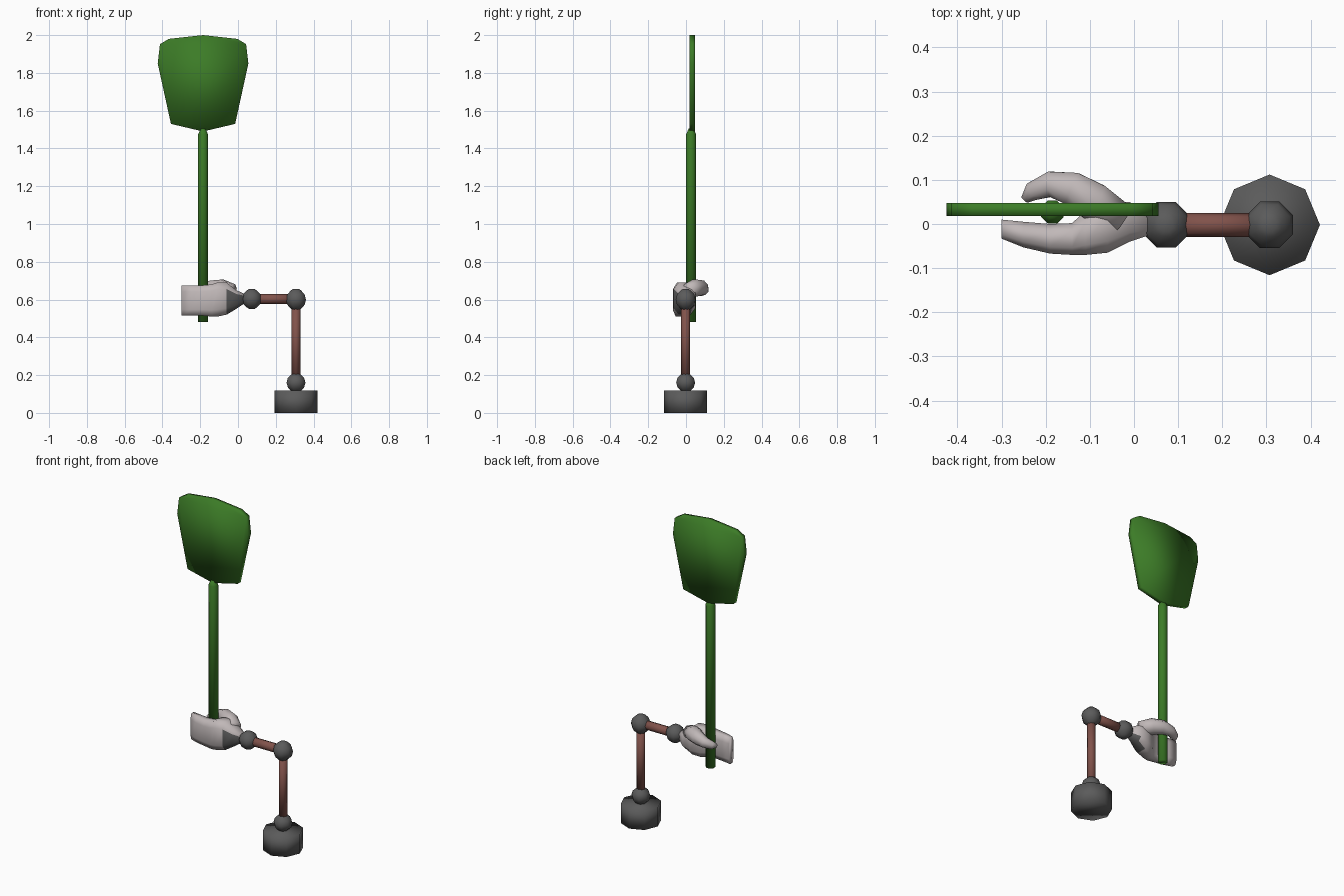
import bpy, bmesh, math
from mathutils import Vector

if "Cube" in bpy.data.objects:
    bpy.data.objects.remove(bpy.data.objects["Cube"])


def material(name, rgb):
    m = bpy.data.materials.new(name)
    m.diffuse_color = (*rgb, 1)
    m.use_nodes = True
    m.node_tree.nodes["Principled BSDF"].inputs["Base Color"].default_value = m.diffuse_color
    return m


GREEN = material("green", (0.045, 0.2, 0.02))
GREY = material("dark grey", (0.105, 0.105, 0.105))
BROWN = material("brown", (0.22, 0.085, 0.07))
WHITE = material("off white", (0.53, 0.48, 0.48))


def loft(name, rings, *mats):
    """Skin a list of equal-length vertex rings and cap both ends."""
    bm = bmesh.new()
    rows = [[bm.verts.new(p) for p in ring] for ring in rings]
    n = len(rows[0])
    for a, b in zip(rows, rows[1:]):
        for i in range(n):
            j = (i + 1) % n
            bm.faces.new((a[i], a[j], b[j], b[i]))
    bm.faces.new(rows[0])
    bm.faces.new(rows[-1])
    bmesh.ops.recalc_face_normals(bm, faces=bm.faces)
    for f in bm.faces:
        f.smooth = True
    me = bpy.data.meshes.new(name)
    bm.to_mesh(me)
    bm.free()
    ob = bpy.data.objects.new(name, me)
    bpy.context.collection.objects.link(ob)
    for m in mats:
        me.materials.append(m)
    return ob


def tube(name, stations, sides, mat, start=0.0):
    """Loft circular rings along stations of (x, y, z, radius)."""
    pts = [Vector(s[:3]) for s in stations]
    rings = []
    for k, s in enumerate(stations):
        d = (pts[min(k + 1, len(pts) - 1)] - pts[max(k - 1, 0)]).normalized()
        ref = Vector((1, 0, 0)) if abs(d.z) > 0.8 else Vector((0, 0, 1))
        u = (ref - d * ref.dot(d)).normalized()
        v = d.cross(u)
        rings.append([])
        for i in range(sides):
            a = start + 2 * math.pi * i / sides
            rings[-1].append(pts[k] + s[3] * (u * math.cos(a) + v * math.sin(a)))
    return loft(name, rings, mat)


def ball(name, x, y, z, r, rz):
    # faceted joint with eight sides
    st = [(x, y, z - rz * math.cos(math.pi * t / 6),
           r * max(math.sin(math.pi * t / 6), 0.3)) for t in range(7)]
    return tube(name, st, 8, GREY, math.pi / 8)


# Base and jointed arm
AX = 0.307
tube("base", [(AX, -0.002, 0, 0.114), (AX, -0.002, 0.118, 0.114)], 8, GREY)
ball("base_joint", AX, -0.002, 0.16, 0.054, 0.05)
tube("upper_arm", [(AX, -0.002, 0.18, 0.024), (AX, -0.002, 0.58, 0.024)], 8, BROWN)
ball("elbow_joint", AX, -0.002, 0.6, 0.057, 0.056)
tube("forearm", [(AX, -0.002, 0.603, 0.027), (0.07, -0.002, 0.603, 0.027)], 8, BROWN)
ball("wrist_joint", 0.073, -0.002, 0.603, 0.056, 0.052)

# Palm and closed fingers: chamfered box sections (x, y0, y1, z0, z1)
sections = [
    (0.035, -0.025, 0.02, 0.58, 0.63), (-0.01, -0.04, 0.05, 0.55, 0.65),
    (-0.06, -0.065, 0.05, 0.52, 0.69), (-0.11, -0.07, 0.03, 0.51, 0.69),
    (-0.14, -0.07, 0.002, 0.51, 0.68), (-0.19, -0.067, 0.0, 0.515, 0.675),
    (-0.25, -0.053, 0.005, 0.515, 0.675), (-0.3, -0.033, 0.01, 0.515, 0.675)]
rings = []
for x, y0, y1, z0, z1 in sections:
    cy, cz, hy, hz = (y0 + y1) / 2, (z0 + z1) / 2, (y1 - y0) / 2, (z1 - z0) / 2
    shape = [(1, .6), (.55, 1), (-.55, 1), (-1, .6),
             (-1, -.6), (-.55, -1), (.55, -1), (1, -.6)]
    rings.append([(x, cy + a * hy, cz + b * hz) for a, b in shape])
hand = loft("hand", rings, WHITE, GREY)
# dark cuff on the lower wrist side of the hand
for f in hand.data.polygons:
    c = f.center
    if c.x > -0.07 and c.z < 0.63 and c.y < 0.03:
        f.material_index = 1

# Thumb wrapped behind the handle
tube("thumb", [(-0.03, 0.01, 0.645, 0.04), (-0.09, 0.05, 0.662, 0.047),
               (-0.14, 0.08, 0.663, 0.041), (-0.19, 0.09, 0.653, 0.031),
               (-0.23, 0.074, 0.64, 0.023), (-0.248, 0.055, 0.635, 0.01)], 8, WHITE, math.pi / 8)

# Paddle handle with a tapered neck
PX, PY = -0.185, 0.027
tube("handle", [(PX, PY, 0.48, 0.028), (PX, PY, 1.475, 0.028),
                (PX, PY, 1.505, 0.014)], 8, GREEN, math.pi / 8)

# Flat paddle blade, mirrored half outline (offset from centre, z)
half = [(0.17, 1.53), (0.24, 1.85), (0.228, 1.952), (0.182, 1.98)]
outline = ([(0, 1.49)] + half + [(0, 2.0)] + [(-a, z) for a, z in reversed(half)])
loft("blade", [[(PX + a, y, z) for a, z in outline] for y in (0.018, 0.048)], GREEN)
